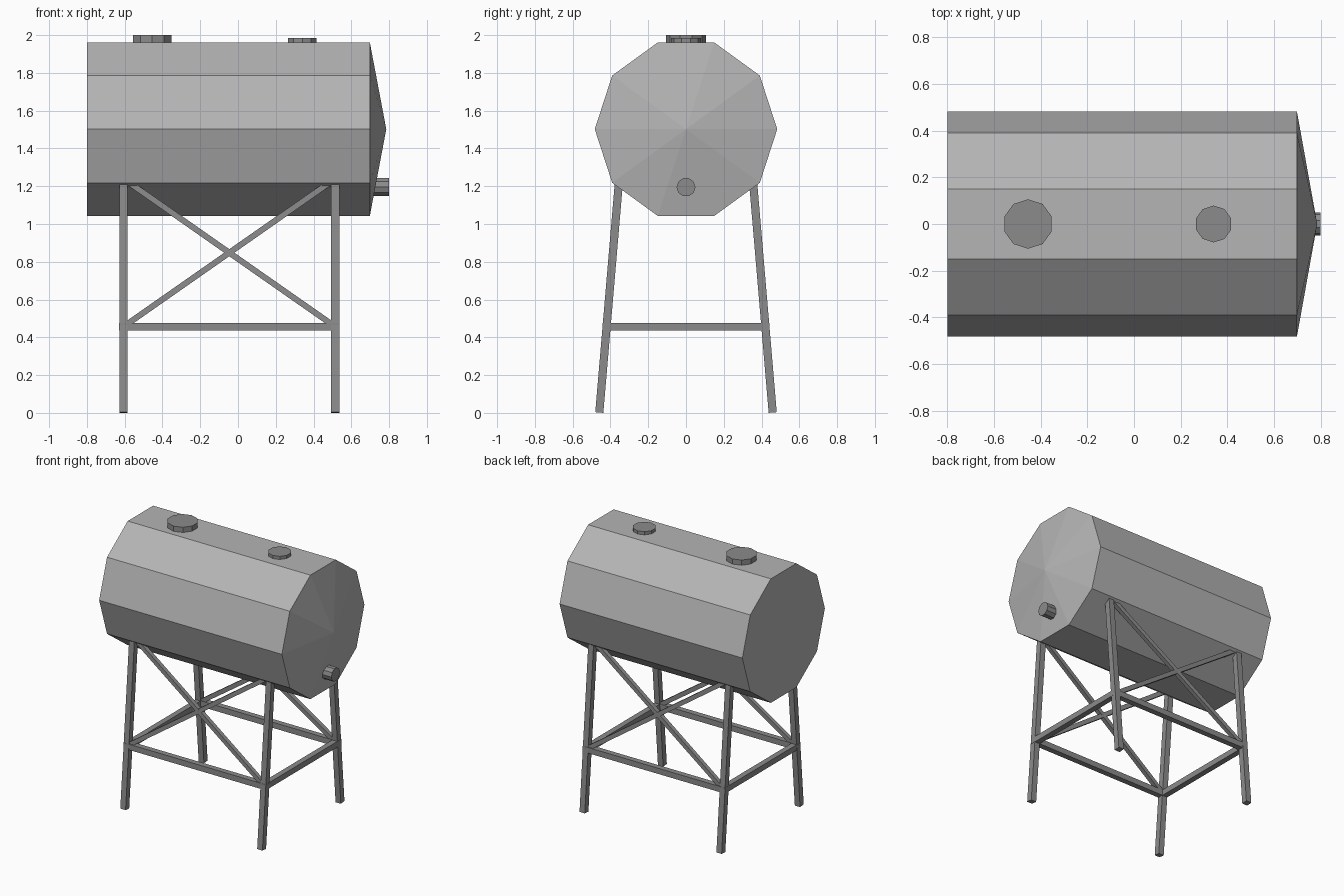
import bpy, bmesh, math
from mathutils import Vector

if "Cube" in bpy.data.objects:
    bpy.data.objects.remove(bpy.data.objects["Cube"])

SIDES = 10
LEG_X = (-0.607, 0.515)
BEAM_Z, TOP_Z = 0.456, 1.24


def material(name, grey):
    m = bpy.data.materials.new(name)
    m.diffuse_color = (grey, grey, grey, 1)
    m.use_nodes = True
    m.node_tree.nodes["Principled BSDF"].inputs["Base Color"].default_value = m.diffuse_color
    return m


TANK_GREY = material("tank_grey", 0.46)
DARK_GREY = material("dark_grey", 0.26)


def make(name, verts, faces, mat):
    bm = bmesh.new()
    vs = [bm.verts.new(v) for v in verts]
    for f in faces:
        bm.faces.new([vs[i] for i in f])
    bmesh.ops.recalc_face_normals(bm, faces=bm.faces)
    me = bpy.data.meshes.new(name)
    bm.to_mesh(me)
    bm.free()
    me.materials.append(mat)
    ob = bpy.data.objects.new(name, me)
    bpy.context.collection.objects.link(ob)
    return ob


def prism(name, axis, a, b, r, centre, mat=DARK_GREY, apex=None):
    """Ten-sided prism along x or z, with an optional cone on its far end."""
    def pt(t, u, v):
        if axis == 'x':
            return Vector((t, centre[0] + u, centre[1] + v))
        return Vector((centre[0] + v, centre[1] + u, t))
    n = SIDES
    verts = [pt(t, r * math.cos(math.tau * i / n), r * math.sin(math.tau * i / n))
             for t in (a, b) for i in range(n)]
    faces = [(i, (i + 1) % n, n + (i + 1) % n, n + i) for i in range(n)]
    faces.append(tuple(range(n)))
    if apex is None:
        faces.append(tuple(range(n, 2 * n)))
    else:
        verts.append(pt(apex, 0, 0))
        faces += [(n + i, n + (i + 1) % n, 2 * n) for i in range(n)]
    return make(name, verts, faces, mat)


def bar(name, a, b, w, ref):
    """Square bar from a to b, one side lined up with ref."""
    a, b = Vector(a), Vector(b)
    d = (b - a).normalized()
    ref = Vector(ref)
    u = (ref - d * ref.dot(d)).normalized() * w / 2
    v = d.cross(u)
    verts = [p + u * s + v * t for p in (a, b)
             for s, t in ((-1, -1), (1, -1), (1, 1), (-1, 1))]
    faces = [(i, (i + 1) % 4, 4 + (i + 1) % 4, 4 + i) for i in range(4)]
    return make(name, verts, faces + [(0, 1, 2, 3), (4, 5, 6, 7)], DARK_GREY)


def leg_y(z):
    return 0.459 - 0.085 * z


# Tank body with coned end, outlet and top lids
prism("tank", 'x', -0.8, 0.698, 0.483, (0, 1.502), TANK_GREY, apex=0.785)
prism("outlet_pipe", 'x', 0.70, 0.80, 0.05, (0, 1.195))
prism("large_hatch", 'z', 1.95, 2.0, 0.106, (-0.454, 0))
prism("small_hatch", 'z', 1.95, 1.985, 0.079, (0.341, 0))

# Splayed legs, side beams and cross braces
x0, x1 = LEG_X
for side, s in (("front", -1), ("back", 1)):
    yb, yt = s * leg_y(BEAM_Z), s * leg_y(TOP_Z)
    for end, x in (("left", x0), ("right", x1)):
        bar(f"{side}_{end}_leg", (x, s * leg_y(0), 0.002), (x, yt, TOP_Z), 0.043, (1, 0, 0))
    bar(f"{side}_beam", (x0 - 0.023, yb, BEAM_Z), (x1 + 0.023, yb, BEAM_Z), 0.042, (0, 1, 0))
    bar(f"{side}_brace_rising", (x0, yb, BEAM_Z), (x1, yt, TOP_Z), 0.031, (0, 1, 0))
    bar(f"{side}_brace_falling", (x0, yt, TOP_Z), (x1, yb, BEAM_Z), 0.031, (0, 1, 0))

# End beams
for end, x in (("left", x0), ("right", x1)):
    y = leg_y(BEAM_Z)
    bar(f"{end}_beam", (x, -y, BEAM_Z), (x, y, BEAM_Z), 0.042, (1, 0, 0))
